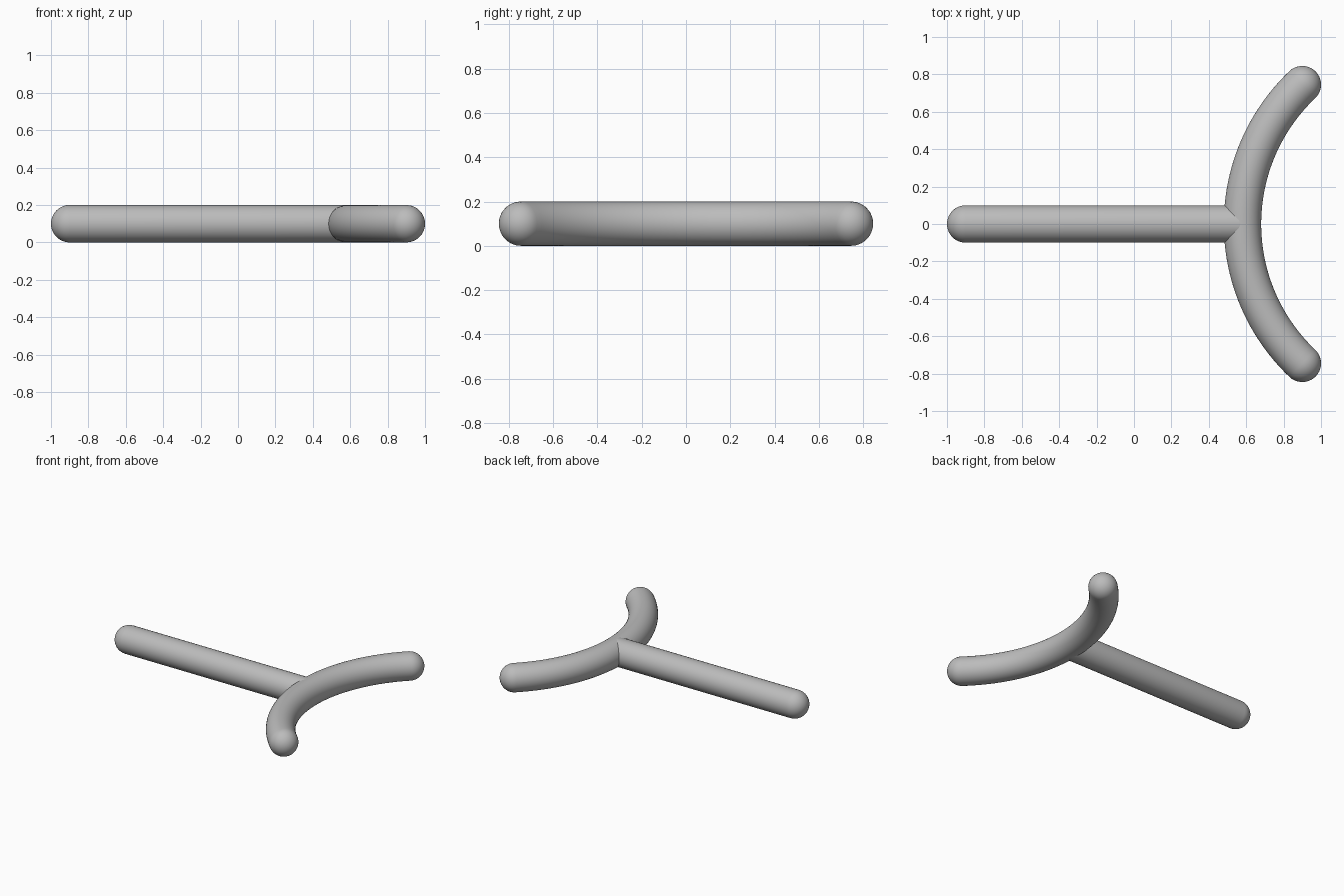
import bpy, bmesh, math
from mathutils import Vector

if "Cube" in bpy.data.objects:
    bpy.data.objects.remove(bpy.data.objects["Cube"], do_unlink=True)

RADIUS = 0.1
SIDES = 48
CAP_STEPS = 10

grey = bpy.data.materials.new("plain grey")
grey.use_nodes = True
colour = (0.5, 0.5, 0.5, 1)
grey.diffuse_color = colour
grey.node_tree.nodes["Principled BSDF"].inputs["Base Color"].default_value = colour


def capsule(name, path, tangents):
    """Sweep a round section along a flat path and close it with domes."""
    # Each section is a centre, a direction and a radius
    sections = [(p, t, RADIUS) for p, t in zip(path, tangents)]
    dome = [math.pi / 2 * i / CAP_STEPS for i in range(1, CAP_STEPS)]
    first, last = sections[0], sections[-1]
    start = [(first[0] - first[1] * RADIUS * math.sin(a), first[1], RADIUS * math.cos(a))
             for a in reversed(dome)]
    end = [(last[0] + last[1] * RADIUS * math.sin(a), last[1], RADIUS * math.cos(a))
           for a in dome]

    bm = bmesh.new()
    up = Vector((0, 0, 1))
    rings = []
    for centre, direction, radius in start + sections + end:
        side = up.cross(direction)
        rings.append([bm.verts.new(centre + radius * (side * math.cos(a) + up * math.sin(a)))
                      for a in (math.tau * i / SIDES for i in range(SIDES))])
    for a, b in zip(rings, rings[1:]):
        for i in range(SIDES):
            j = (i + 1) % SIDES
            bm.faces.new((a[i], a[j], b[j], b[i]))
    # Dome tips
    for ring, tip in ((rings[0], first[0] - first[1] * RADIUS),
                      (rings[-1], last[0] + last[1] * RADIUS)):
        pole = bm.verts.new(tip)
        for i in range(SIDES):
            bm.faces.new((ring[i], ring[(i + 1) % SIDES], pole))
    bmesh.ops.recalc_face_normals(bm, faces=bm.faces)

    mesh = bpy.data.meshes.new(name)
    bm.to_mesh(mesh)
    bm.free()
    mesh.materials.append(grey)
    mesh.shade_smooth()
    obj = bpy.data.objects.new(name, mesh)
    bpy.context.collection.objects.link(obj)
    return obj


# Straight bar, its inner end buried in the curved bar
along = Vector((1, 0, 0))
capsule("straight_bar", [Vector((-0.9, 0, RADIUS)), Vector((0.56, 0, RADIUS))], [along, along])

# Curved bar: an arc through the junction and both tips
junction_x, tip_x, tip_y = 0.58, 0.9, 0.745
depth = tip_x - junction_x
arc_radius = (tip_y ** 2 + depth ** 2) / (2 * depth)
half_angle = math.asin(tip_y / arc_radius)
angles = [half_angle * (i / 24 - 1) for i in range(49)]
capsule("curved_bar",
        [Vector((junction_x + arc_radius * (1 - math.cos(a)), arc_radius * math.sin(a), RADIUS))
         for a in angles],
        [Vector((math.sin(a), math.cos(a), 0)) for a in angles])
